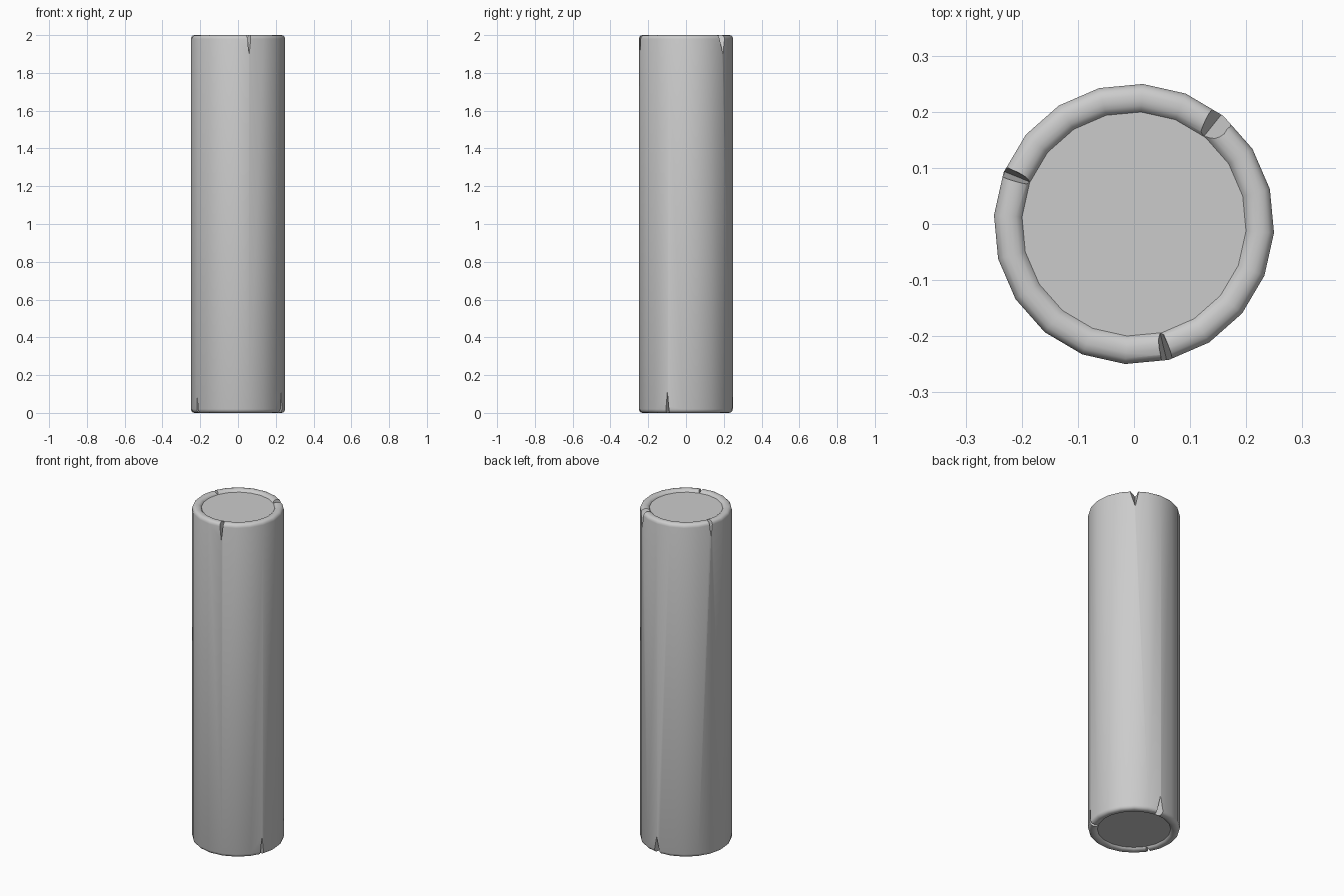
import bpy, bmesh, math
from math import cos, sin, radians

if "Cube" in bpy.data.objects:
    bpy.data.objects.remove(bpy.data.objects["Cube"])

SIDES = 20
START = radians(-3.6)
RECESS = 0.013


def polar(r, deg, z):
    return (r * cos(radians(deg)), r * sin(radians(deg)), z)


def new_object(name, bm):
    bmesh.ops.recalc_face_normals(bm, faces=bm.faces)
    mesh = bpy.data.meshes.new(name)
    bm.to_mesh(mesh)
    bm.free()
    obj = bpy.data.objects.new(name, mesh)
    bpy.context.collection.objects.link(obj)
    return obj


# Column body: rounded rim profile, mirrored top to bottom and turned around z
rim = [(0.2, 2 - RECESS), (0.204, 1.993), (0.211, 1.998), (0.22, 2.0),
       (0.23, 2.0), (0.24, 1.997), (0.247, 1.990), (0.25, 1.98)]
profile = rim + [(r, 2 - z) for r, z in reversed(rim)]
bm = bmesh.new()
rings = []
for r, z in profile:
    rings.append([bm.verts.new((r * cos(START + math.tau * i / SIDES),
                                r * sin(START + math.tau * i / SIDES), z))
                  for i in range(SIDES)])
for a, b in zip(rings, rings[1:]):
    for i in range(SIDES):
        j = (i + 1) % SIDES
        bm.faces.new((a[i], a[j], b[j], b[i]))
bm.faces.new(rings[0])
bm.faces.new(rings[-1])
column = new_object("column", bm)

# Wedge cutters for the chips in both rims, each sloping up towards the cap
# angle, half width outside, half width inside, depth, apex shift, at top
chips = [
    (-76.5, 2.9, 1.7, 0.10, 0.0, True),
    (49.8, 6.9, 4.6, 0.10, 1.6, True),
    (158.0, 2.8, 1.8, 0.09, 0.0, True),
    (-23.5, 2.8, 1.8, 0.11, 0.0, False),
    (210.0, 2.8, 1.8, 0.09, 0.0, False),
    (85.0, 5.5, 3.5, 0.10, 0.0, False),
]
bm = bmesh.new()
for angle, outer, inner, depth, shift, top in chips:
    def height(d):
        return 2 - d if top else d
    slope = (depth - RECESS) / 0.05
    ends = []
    for r, half, d in ((0.199, inner, RECESS - 0.001 * slope),
                       (0.265, outer * 1.05, depth + 0.015 * slope)):
        ends.append([bm.verts.new(polar(r, angle - half, height(-0.003))),
                     bm.verts.new(polar(r, angle + half, height(-0.003))),
                     bm.verts.new(polar(r, angle + shift, height(d)))])
    a, b = ends
    bm.faces.new(a)
    bm.faces.new(b)
    for i in range(3):
        j = (i + 1) % 3
        bm.faces.new((a[i], a[j], b[j], b[i]))
cutter = new_object("chip_cutter", bm)
cutter.hide_render = True

# Cut the chips and smooth the round surfaces
mod = column.modifiers.new("chips", 'BOOLEAN')
mod.operation = 'DIFFERENCE'
mod.solver = 'EXACT'
mod.object = cutter
bpy.context.view_layer.objects.active = column
column.select_set(True)
bpy.ops.object.modifier_apply(modifier=mod.name)
bpy.data.objects.remove(cutter)
bpy.ops.object.shade_smooth_by_angle(angle=radians(40))
